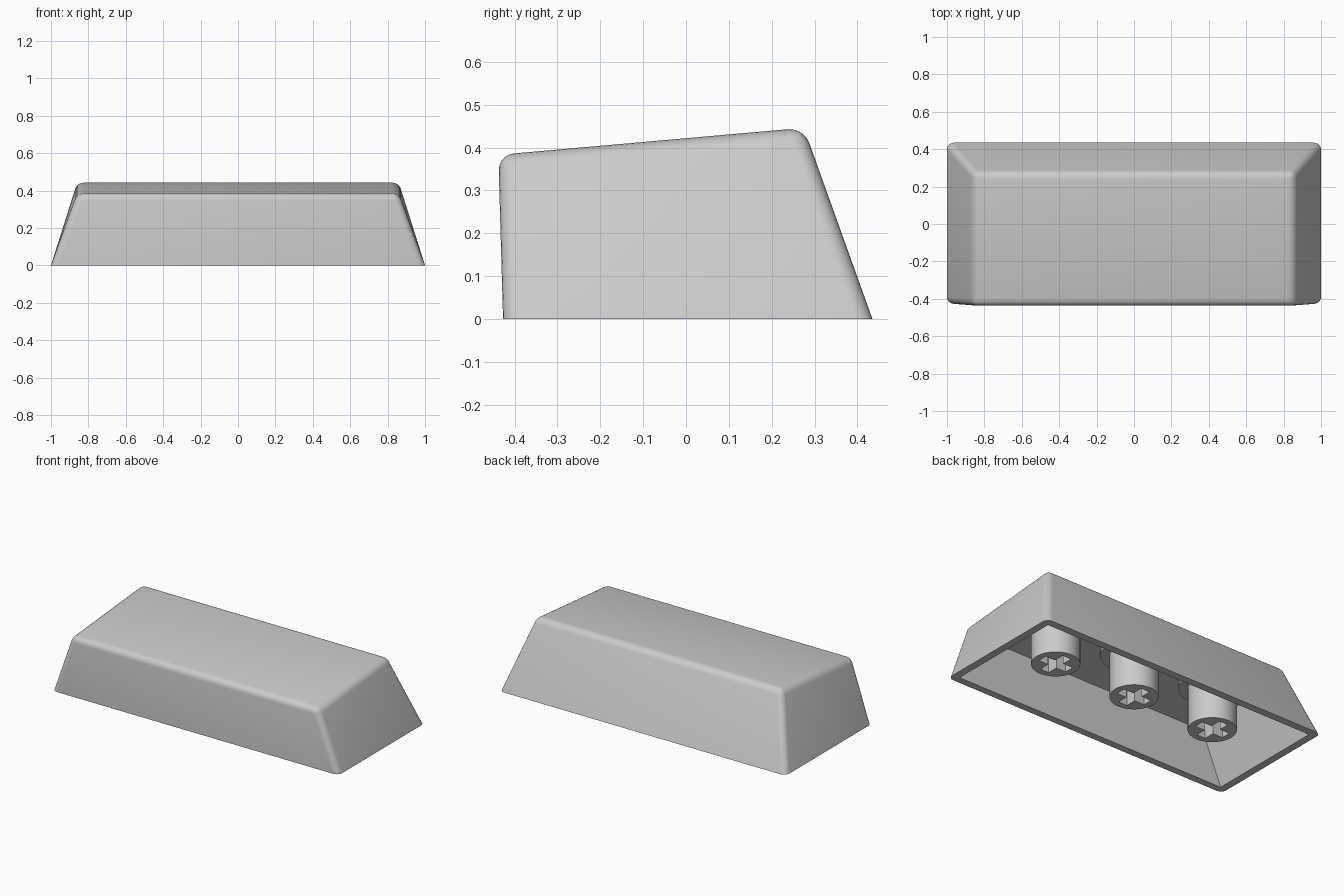
import bpy, bmesh, math

cube = bpy.data.objects.get("Cube")
if cube:
    bpy.data.objects.remove(cube, do_unlink=True)

grey = bpy.data.materials.new("light_grey_plastic")
grey.use_nodes = True
colour = (0.6, 0.6, 0.6, 1)
grey.diffuse_color = colour
grey.node_tree.nodes["Principled BSDF"].inputs["Base Color"].default_value = colour


def make_object(name, bm):
    bmesh.ops.recalc_face_normals(bm, faces=bm.faces)
    mesh = bpy.data.meshes.new(name)
    bm.to_mesh(mesh)
    bm.free()
    mesh.materials.append(grey)
    obj = bpy.data.objects.new(name, mesh)
    bpy.context.collection.objects.link(obj)
    return obj


def activate(obj):
    bpy.ops.object.select_all(action='DESELECT')
    obj.select_set(True)
    bpy.context.view_layer.objects.active = obj


def tapered_block(base, top):
    """Block between two rectangles: (half width, (front y, z), (back y, z))."""
    bm = bmesh.new()
    rings = []
    for half, (fy, fz), (by, bz) in (base, top):
        corners = ((-half, fy, fz), (half, fy, fz), (half, by, bz), (-half, by, bz))
        rings.append([bm.verts.new(c) for c in corners])
    low, high = rings
    bm.faces.new(low[::-1])
    bm.faces.new(high)
    for i in range(4):
        j = (i + 1) % 4
        bm.faces.new((low[i], low[j], high[j], high[i]))
    return bm


def cut(target, cutter):
    cutter.hide_render = True
    mod = target.modifiers.new("cut", 'BOOLEAN')
    mod.operation = 'DIFFERENCE'
    mod.solver = 'EXACT'
    mod.object = cutter
    activate(target)
    bpy.ops.object.modifier_apply(modifier=mod.name)
    bpy.data.objects.remove(cutter, do_unlink=True)


def smooth(obj):
    activate(obj)
    bpy.ops.object.shade_smooth_by_angle(angle=math.radians(30))


def cylinder(name, radius, x, z0, z1):
    bm = bmesh.new()
    bmesh.ops.create_cone(bm, cap_ends=True, segments=48, radius1=radius,
                          radius2=radius, depth=z1 - z0)
    bmesh.ops.translate(bm, verts=bm.verts, vec=(x, 0, (z0 + z1) / 2))
    return make_object(name, bm)


def box(name, size, centre):
    bm = bmesh.new()
    bmesh.ops.create_cube(bm, size=1)
    bmesh.ops.scale(bm, verts=bm.verts, vec=size)
    bmesh.ops.translate(bm, verts=bm.verts, vec=centre)
    return make_object(name, bm)


# Outer body with every edge rounded except the bottom rim
bm = tapered_block((1.0, (-0.427, 0), (0.435, 0)),
                   (0.86, (-0.438, 0.383), (0.275, 0.446)))
edges = [e for e in bm.edges if any(v.co.z > 0.1 for v in e.verts)]
bmesh.ops.bevel(bm, geom=edges, offset=0.036, offset_type='OFFSET',
                segments=5, profile=0.5, affect='EDGES')
shell = make_object("cap_shell", bm)

# Hollow underside
cavity = make_object("cavity_cutter", tapered_block(
    (0.954, (-0.382, -0.002), (0.388, -0.002)),
    (0.825, (-0.385, 0.32), (0.25, 0.374))))
cut(shell, cavity)
smooth(shell)

# Three mounting stems with cross sockets, each on a wider collar
for side, x in (("right", -0.572), ("middle", 0), ("left", 0.572)):
    stem = cylinder(side + "_stem", 0.138, x, 0.06, 0.375)
    for size in ((0.196, 0.06, 0.32), (0.06, 0.196, 0.32)):
        cut(stem, box("socket_cutter", size, (x, 0, 0.18)))
    smooth(stem)
    smooth(cylinder(side + "_stem_collar", 0.19, x, 0.325, 0.385))
